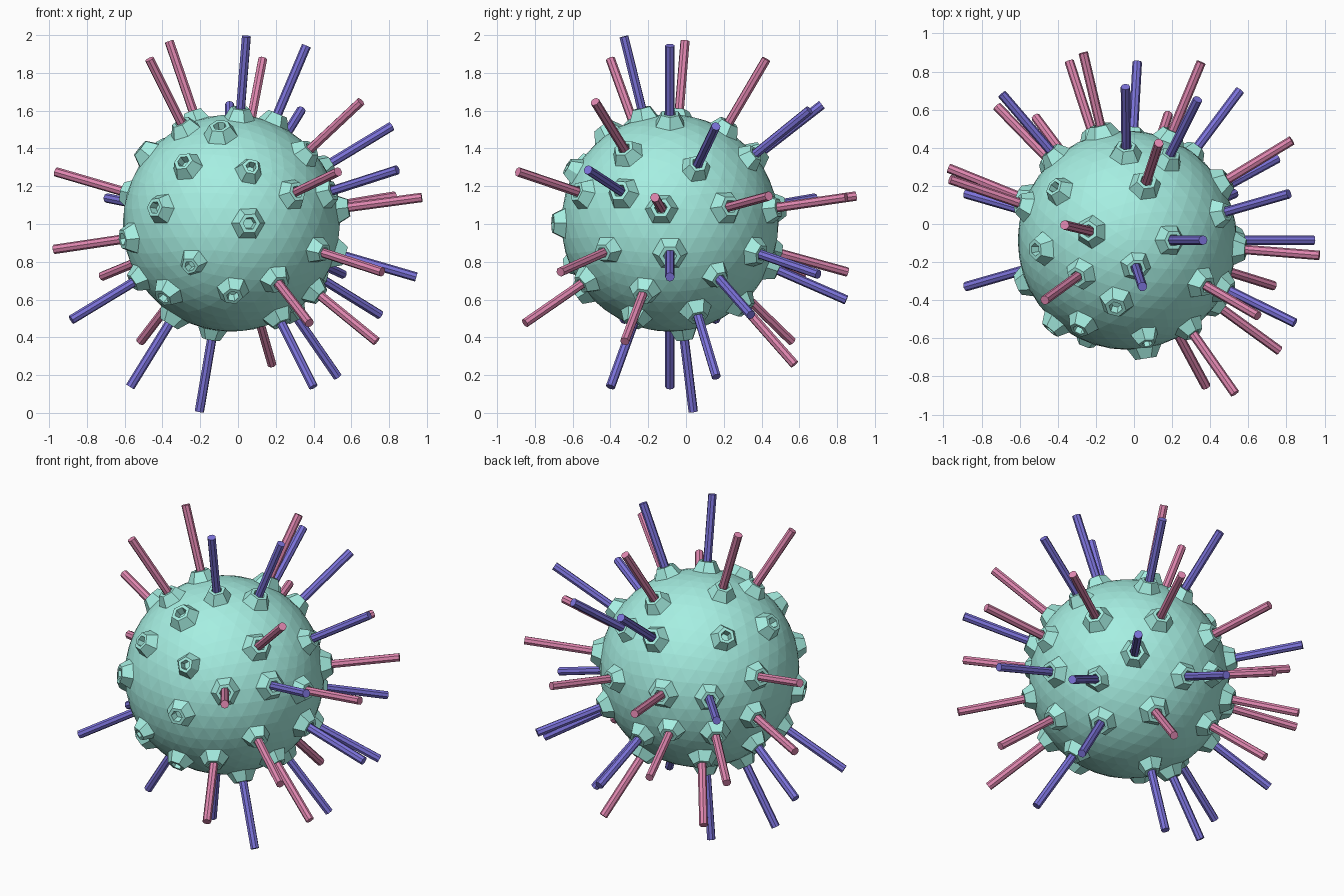
import bpy, bmesh
from mathutils import Vector

if "Cube" in bpy.data.objects:
    bpy.data.objects.remove(bpy.data.objects["Cube"])

CENTRE = Vector((-0.035, -0.085, 1.005))
R = 0.575
TIP = 1.02

# approximate rod / socket directions, snapped to the sphere's vertices below
RED = [(-.425, -.315, .865), (-.345, .075, .955), (.165, .515, .865), (.685, -.395, .645),
       (.585, -.795, .265), (1.005, -.075, .125), (.865, .525, .145), (-.935, .31, .265),
       (-.935, .385, -.135), (.805, -.585, -.245), (.415, -.765, -.515), (.765, -.235, -.625),
       (.215, .655, -.755), (-.495, .655, -.625), (-.695, .705, -.265), (-.305, .945, -.245),
       (-.225, .985, .14), (.385, .935, .13)]
BLUE = [(.075, -.235, .985), (.405, .005, .945), (.845, .235, .515), (.375, .745, .605),
        (-.015, .815, .63), (.885, -.445, .275), (-.655, .765, .135), (.975, .005, -.275),
        (.585, .795, -.265), (.785, .435, -.475), (.555, .235, -.805), (.435, -.315, -.865),
        (-.535, -.005, -.865), (-.175, .125, -.995), (-.85, -.235, -.505), (-.865, .245, -.48),
        (.055, .945, -.395)]
EMPTY = [(-.105, -.55, .83), (-.395, -.765, .51), (.17, -.88, .445), (-.655, -.745, .12),
         (.14, -.99, 0), (-.345, -.873, -.345), (0, -.81, -.59), (-.555, -.575, -.6),
         (-.895, -.42, -.14), (-.755, -.06, .65), (-.59, .46, .66)]


def material(name, rgb):
    m = bpy.data.materials.new(name)
    m.diffuse_color = (*rgb, 1)
    m.use_nodes = True
    m.node_tree.nodes["Principled BSDF"].inputs["Base Color"].default_value = m.diffuse_color
    return m


def finish(bm, name, mat):
    me = bpy.data.meshes.new(name)
    bm.to_mesh(me)
    bm.free()
    me.materials.append(mat)
    ob = bpy.data.objects.new(name, me)
    ob.location = CENTRE
    bpy.context.collection.objects.link(ob)


def step(bm, face, direction, scale, height):
    """Extrude a face, scale it about its centre and slide it along direction."""
    face = bmesh.ops.extrude_discrete_faces(bm, faces=[face])['faces'][0]
    c = face.calc_center_median()
    for v in face.verts:
        flat = v.co - c
        flat -= direction * flat.dot(direction)
        v.co = c + flat * scale + direction * height
    return face


def rods(name, directions, mat):
    bm = bmesh.new()
    base = R - 0.01
    for d in directions:
        rot = d.to_track_quat('Z', 'Y').to_matrix().to_4x4()
        rot.translation = d * (base + TIP) / 2
        bmesh.ops.create_cone(bm, cap_ends=True, segments=8, radius1=0.025, radius2=0.025,
                              depth=TIP - base, matrix=rot)
    finish(bm, name, mat)


# sphere body with a raised hollow socket around each chosen vertex
bm = bmesh.new()
bmesh.ops.create_icosphere(bm, subdivisions=4, radius=R)


def snap(points):
    return [max(bm.verts, key=lambda v: v.co.dot(Vector(p))) for p in points]


groups = [snap(g) for g in (RED, BLUE, EMPTY)]
red_dirs, blue_dirs, _ = [[v.co.normalized() for v in g] for g in groups]
for v in dict.fromkeys(sum(groups, [])):
    d = v.co.normalized()
    face = bmesh.ops.dissolve_faces(bm, faces=list(v.link_faces))['region'][0]
    face = step(bm, face, d, 0.62, 0.06)     # sloping wall
    face = step(bm, face, d, 0.62, 0.0)      # flat rim
    step(bm, face, d, 0.8, -0.045)           # hole
finish(bm, "body_with_sockets", material("teal", (0.38, 0.86, 0.76)))

# rods standing in the sockets
rods("red_rods", red_dirs, material("red", (0.74, 0.24, 0.43)))
rods("blue_rods", blue_dirs, material("blue", (0.2, 0.17, 0.7)))
